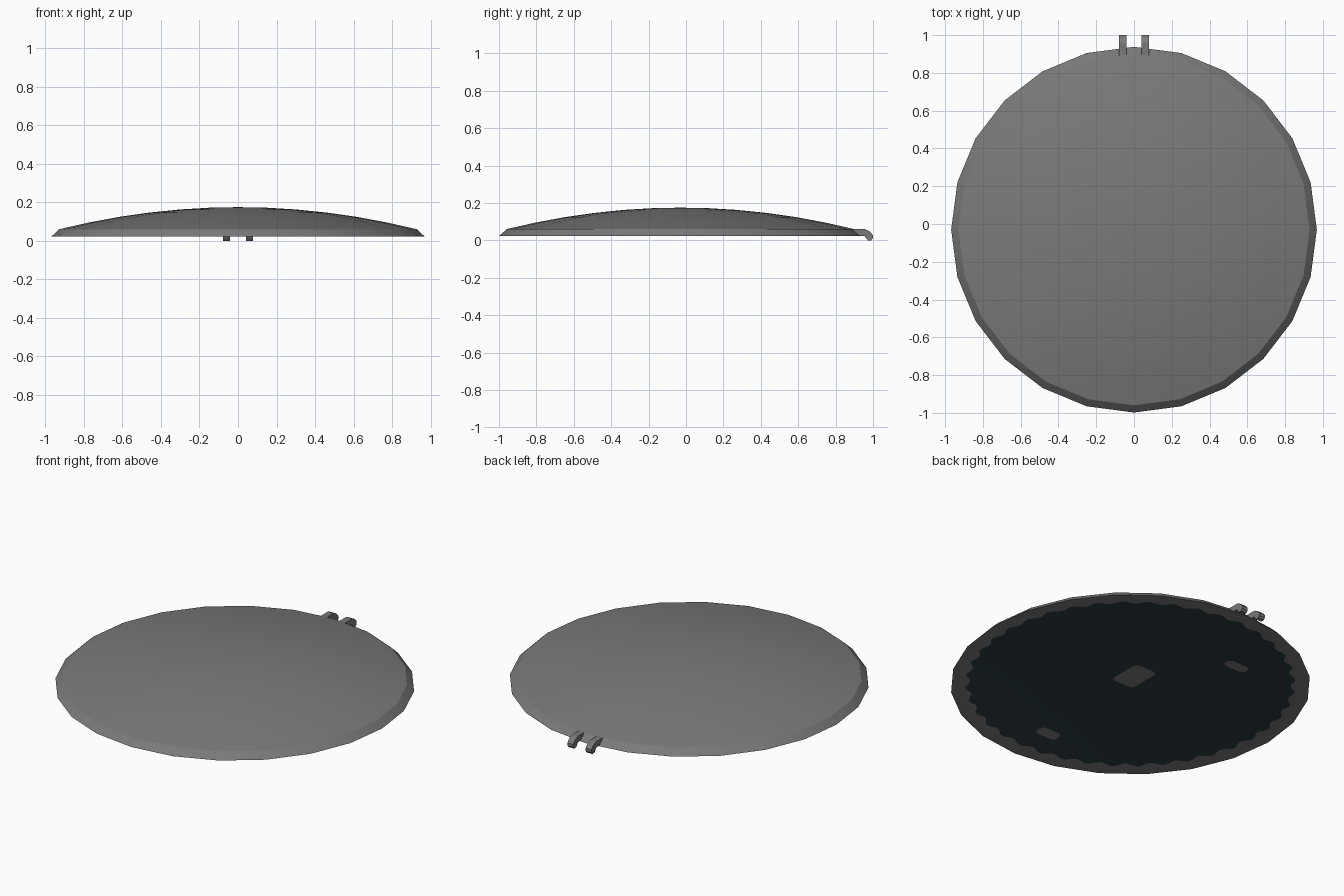
import bpy, bmesh, math

if "Cube" in bpy.data.objects:
    bpy.data.objects.remove(bpy.data.objects["Cube"])

CY = -0.03      # disc centre in y
BASE = 0.023    # rim height
R = 0.968       # rim radius
N = 24          # sides
DISH = 0.05     # depth of the dished underside


def material(name, rgb):
    m = bpy.data.materials.new(name)
    m.diffuse_color = (*rgb, 1)
    m.use_nodes = True
    m.node_tree.nodes["Principled BSDF"].inputs["Base Color"].default_value = m.diffuse_color
    return m


grey = material("steel grey", (0.195, 0.195, 0.195))
dark = material("dark blue black", (0.026, 0.046, 0.053))


def finish(bm, name, *mats, smooth=None):
    me = bpy.data.meshes.new(name)
    bm.to_mesh(me)
    bm.free()
    ob = bpy.data.objects.new(name, me)
    for m in mats:
        me.materials.append(m)
    bpy.context.collection.objects.link(ob)
    if smooth:
        bpy.context.view_layer.objects.active = ob
        ob.select_set(True)
        bpy.ops.object.shade_smooth_by_angle(angle=math.radians(smooth))
        ob.select_set(False)
    return ob


def dish_z(r):
    return BASE + DISH * max(0, 1 - (r / 0.92) ** 2)


# Domed top: 24-sided with a bevelled rim
profile = [(R, BASE)] + [
    (r, 0.06 + 0.115 * (1 - (r / 0.93) ** 2))
    for r in (0.93, 0.78, 0.62, 0.46, 0.30, 0.15)]
bm = bmesh.new()
rings = [[bm.verts.new((r * math.cos(math.tau * i / N),
                        CY + r * math.sin(math.tau * i / N), z))
          for i in range(N)] for r, z in profile]
for a, b in zip(rings, rings[1:]):
    for i in range(N):
        j = (i + 1) % N
        bm.faces.new((a[i], a[j], b[j], b[i]))
top = bm.verts.new((0, CY, 0.175))
for i in range(N):
    bm.faces.new((rings[-1][i], rings[-1][(i + 1) % N], top))
finish(bm, "domed_lid", grey, smooth=20)

# Dished underside: grey rim, dark panel with a scalloped edge
M = 240
bm = bmesh.new()


def rim_radius(t):
    """Radius of the 24-sided outline at angle t."""
    half = math.pi / N
    return R * math.cos(half) / math.cos(t % (2 * half) - half)


radii = [rim_radius, lambda t: 0.92,
         lambda t: 0.875 + 0.014 * math.sin(40 * t)]
radii += [lambda t, r=r: r for r in (0.75, 0.6, 0.45, 0.3, 0.15)]
rings = []
for k, fn in enumerate(radii):
    ring = []
    for i in range(M):
        t = math.tau * i / M
        r = fn(t)
        ring.append(bm.verts.new((r * math.cos(t), CY + r * math.sin(t),
                                  BASE if k == 0 else dish_z(r))))
    rings.append(ring)
for k, (a, b) in enumerate(zip(rings, rings[1:])):
    for i in range(M):
        j = (i + 1) % M
        f = bm.faces.new((a[i], b[i], b[j], a[j]))
        f.material_index = int(k >= 2)
mid = bm.verts.new((0, CY, dish_z(0)))
for i in range(M):
    f = bm.faces.new((rings[-1][i], mid, rings[-1][(i + 1) % M]))
    f.material_index = 1
finish(bm, "dished_underside", grey, dark, smooth=20)


# Thin grey marks following the underside
def mark(name, cx, cy, w, h, rad):
    bm = bmesh.new()
    vs = []
    for k, (sx, sy) in enumerate(((1, 1), (-1, 1), (-1, -1), (1, -1))):
        for s in range(5):
            t = math.pi / 2 * (k + s / 4)
            x = cx + sx * (w / 2 - rad) + rad * math.cos(t)
            y = cy + sy * (h / 2 - rad) + rad * math.sin(t)
            z = dish_z(math.hypot(x, y - CY)) - 0.003
            vs.append(bm.verts.new((x, y, z)))
    bm.faces.new(vs[::-1])
    finish(bm, name, grey)


mark("centre_mark", -0.01, -0.01, 0.15, 0.21, 0.03)
mark("front_slot_mark", -0.02, -0.74, 0.14, 0.07, 0.03)
mark("back_slot_mark", -0.34, 0.45, 0.14, 0.07, 0.03)

# Pair of hinge hooks at the back
hook = [(0.88, 0.06), (0.957, 0.06), (0.982, 0.048), (1.0, 0.028),
        (1.0, 0.012), (0.99, 0.0), (0.972, 0.0), (0.962, 0.012),
        (0.955, 0.024), (0.88, 0.026)]
for side, x0 in (("left", -0.079), ("right", 0.041)):
    bm = bmesh.new()
    f = bm.faces.new([bm.verts.new((x0, y, z)) for y, z in hook])
    ext = bmesh.ops.extrude_face_region(bm, geom=[f])["geom"]
    bmesh.ops.translate(bm, vec=(0.038, 0, 0),
                        verts=[v for v in ext if isinstance(v, bmesh.types.BMVert)])
    bmesh.ops.recalc_face_normals(bm, faces=bm.faces)
    finish(bm, side + "_hinge_hook", grey)
